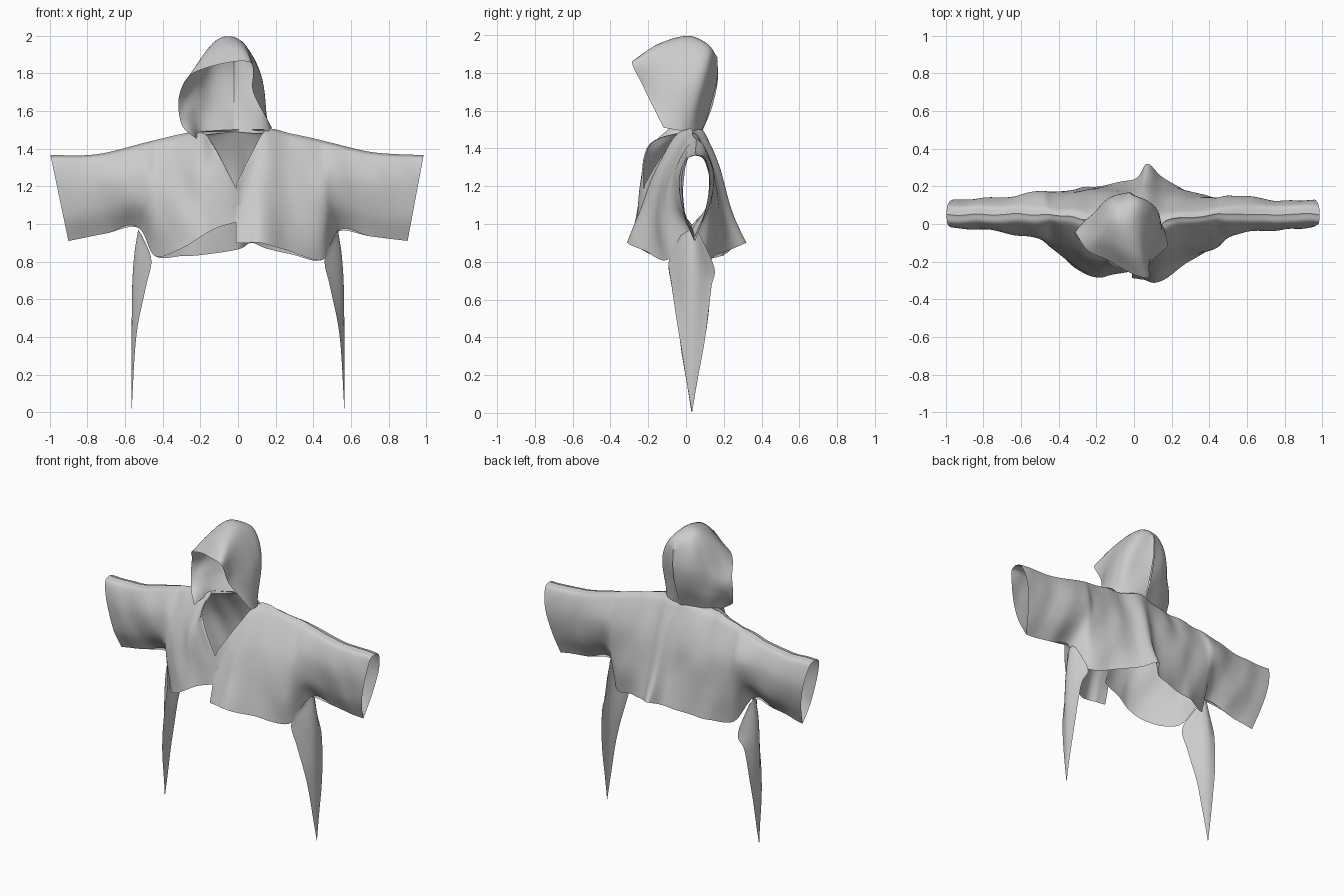
import bpy, bmesh
from mathutils import Vector, noise


def spline(pts, n):
    """Resample control points with a Catmull-Rom curve, n steps per span."""
    out = []
    for i in range(len(pts) - 1):
        b, c = pts[i], pts[i + 1]
        a = pts[i - 1] if i else b * 2 - c
        d = pts[i + 2] if i + 2 < len(pts) else c * 2 - b
        for k in range(n):
            t = k / n
            out.append((b * 2 + (c - a) * t + (a * 2 - b * 5 + c * 4 - d) * t * t
                        + (b * 3 - a - c * 3 + d) * t ** 3) * 0.5)
    out.append(pts[-1].copy())
    return out


def sheet(name, grid, nu=8, nv=8, wrinkle=0.014):
    """Smooth open cloth sheet through a grid of control points."""
    rows = [spline([Vector(p) for p in r], nv) for r in grid]
    cols = [spline(list(c), nu) for c in zip(*rows)]
    bm = bmesh.new()
    vs = []
    for c in cols:
        line = []
        for p in c:
            # soft diagonal drape folds
            q = Vector((p.x * 8 + p.z * 3, p.y * 2, p.z * 3 - p.x * 2))
            p.y += wrinkle * noise.noise(q)
            line.append(bm.verts.new(p))
        vs.append(line)
    for a, b in zip(vs, vs[1:]):
        for i in range(len(a) - 1):
            bm.faces.new((a[i], a[i + 1], b[i + 1], b[i]))
    bmesh.ops.remove_doubles(bm, verts=bm.verts, dist=0.0005)
    bmesh.ops.recalc_face_normals(bm, faces=bm.faces)
    for f in bm.faces:
        f.smooth = True
    me = bpy.data.meshes.new(name)
    bm.to_mesh(me)
    bm.free()
    ob = bpy.data.objects.new(name, me)
    bpy.context.collection.objects.link(ob)
    return ob


def panel(name, stations):
    """Station: top x, top z, bottom x, bottom z, then five depths downwards."""
    knots = (0, 0.06, 0.35, 0.7, 1)
    grid = []
    for xt, zt, xb, zb, *ys in stations:
        grid.append([(xt + (xb - xt) * t, y, zt + (zb - zt) * t)
                     for t, y in zip(knots, ys)])
    return sheet(name, grid)


# Right front with its sleeve half, cuff to centre edge
panel("right_front", [
    (.985, 1.365, .90, .91, .05, .0, -.02, -.005, .05),
    (.72, 1.38, .70, .935, .05, .0, -.035, -.01, .04),
    (.50, 1.43, .53, .96, .05, .0, -.06, -.05, .03),
    (.42, 1.45, .45, .81, .05, .0, -.09, -.12, -.10),
    (.28, 1.48, .26, .86, .03, -.02, -.12, -.18, -.22),
    (.15, 1.50, .12, .90, .01, -.05, -.15, -.23, -.31),
    (.07, 1.37, .05, .90, -.12, -.14, -.19, -.25, -.30),
    (-.01, 1.21, -.01, .90, -.21, -.215, -.23, -.26, -.29)])

# Left front, tucked behind the right one
panel("left_front", [
    (-.995, 1.365, -.90, .91, .05, .0, -.02, -.005, .05),
    (-.75, 1.37, -.70, .95, .05, .0, -.04, -.02, .04),
    (-.50, 1.43, -.53, .98, .05, .0, -.07, -.06, .03),
    (-.42, 1.45, -.44, .83, .05, .0, -.10, -.13, -.10),
    (-.29, 1.48, -.30, .87, .03, -.03, -.16, -.22, -.24),
    (-.20, 1.49, -.20, .93, .01, -.07, -.20, -.25, -.28),
    (-.13, 1.42, -.11, .98, -.19, -.21, -.23, -.25, -.27),
    (.01, 1.15, .03, 1.02, -.22, -.22, -.225, -.23, -.24)])

# Back with the rear sleeve halves and a sharp pleat
panel("back", [
    (-.995, 1.365, -.90, .91, .05, .10, .125, .10, .05),
    (-.75, 1.37, -.70, .95, .05, .10, .14, .12, .04),
    (-.50, 1.43, -.53, .98, .05, .10, .17, .14, .03),
    (-.42, 1.45, -.44, .83, .05, .09, .16, .16, .12),
    (-.29, 1.48, -.30, .83, .03, .08, .16, .18, .18),
    (-.20, 1.49, -.20, .835, .01, .07, .16, .19, .20),
    (-.04, 1.50, .0, .865, .07, .09, .16, .20, .23),
    (.06, 1.50, .07, .90, .07, .10, .18, .24, .32),
    (.15, 1.50, .15, .87, .01, .07, .15, .20, .25),
    (.28, 1.48, .28, .84, .03, .07, .14, .17, .17),
    (.42, 1.45, .45, .81, .05, .09, .14, .14, .10),
    (.50, 1.43, .53, .96, .05, .10, .15, .12, .03),
    (.72, 1.38, .70, .935, .05, .10, .13, .11, .04),
    (.985, 1.365, .90, .91, .05, .10, .125, .10, .05)])

# Hood turned to one side: arcs from brim to back seam
sheet("hood", [
    [(-.22, -.15, 1.45), (-.30, -.07, 1.53), (-.31, -.05, 1.69), (-.22, -.15, 1.81),
     (.06, -.28, 1.86), (.08, -.21, 1.70), (.18, -.12, 1.51)],
    [(-.22, -.07, 1.46), (-.27, -.02, 1.57), (-.27, .0, 1.70), (-.17, -.07, 1.91),
     (.03, -.15, 1.94), (.11, -.13, 1.73), (.17, -.06, 1.50)],
    [(-.20, .0, 1.47), (-.21, .05, 1.60), (-.21, .06, 1.76), (-.12, .03, 1.97),
     (.02, .0, 1.97), (.13, -.01, 1.76), (.15, .0, 1.49)],
    [(-.11, .05, 1.48), (-.13, .11, 1.63), (-.14, .13, 1.78), (-.09, .11, 1.94),
     (.03, .12, 1.93), (.11, .09, 1.76), (.10, .05, 1.48)],
    [(-.02, .08, 1.49), (-.02, .14, 1.64), (-.02, .17, 1.77), (-.02, .17, 1.87),
     (-.02, .17, 1.87), (-.02, .16, 1.74), (-.02, .08, 1.49)]])

# Pointed underarm gussets hanging from each armpit
for side, s in (("right", 1), ("left", -1)):
    rows = [
        [(.51, -.03, .94), (.53, .03, .97), (.52, .07, .95)],
        [(.46, -.09, .81), (.55, .03, .84), (.49, .15, .77)],
        [(.49, -.075, .66), (.56, .03, .68), (.53, .135, .66)],
        [(.54, -.035, .40), (.564, .03, .40), (.555, .10, .40)],
        [(.565, .03, .0)] * 3]
    sheet(side + "_gusset", [[(s * x, y, z) for x, y, z in r] for r in rows],
          wrinkle=0.004)
